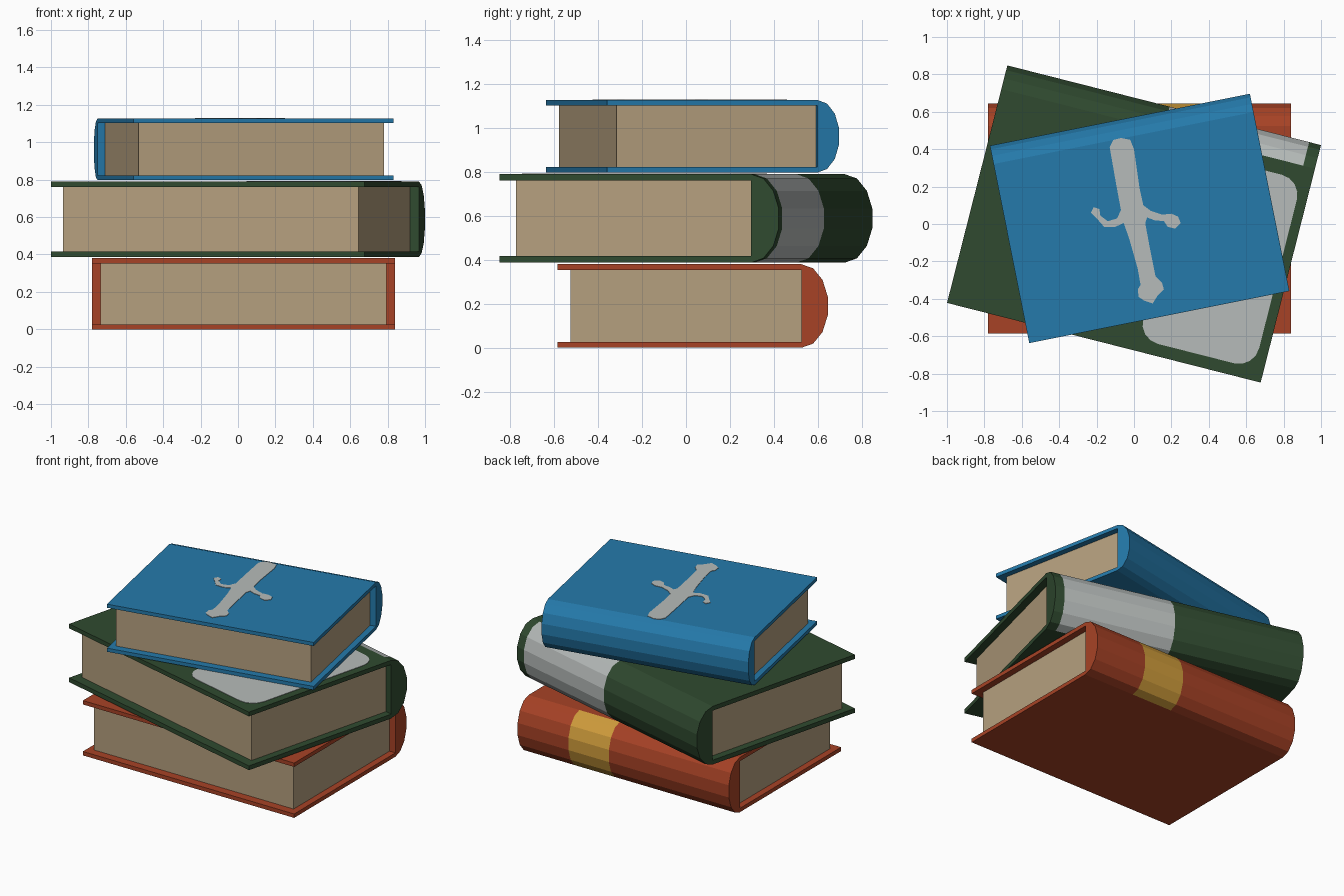
import bpy, bmesh, math
from mathutils import Matrix

if "Cube" in bpy.data.objects:
    bpy.data.objects.remove(bpy.data.objects["Cube"])


def material(name, rgb):
    m = bpy.data.materials.new(name)
    m.diffuse_color = (*rgb, 1)
    m.use_nodes = True
    m.node_tree.nodes["Principled BSDF"].inputs["Base Color"].default_value = m.diffuse_color
    return m


RED = material("red cloth", (0.39, 0.055, 0.019))
GREEN = material("green cloth", (0.029, 0.068, 0.029))
BLUE = material("blue cloth", (0.018, 0.195, 0.41))
PAPER = material("paper", (0.46, 0.35, 0.21))
SILVER = material("silver print", (0.47, 0.50, 0.49))
GOLD = material("gold band", (0.64, 0.34, 0.045))


def finish(bm, name, mats, matrix):
    bmesh.ops.recalc_face_normals(bm, faces=bm.faces)
    me = bpy.data.meshes.new(name)
    bm.to_mesh(me)
    bm.free()
    for m in mats:
        me.materials.append(m)
    ob = bpy.data.objects.new(name, me)
    ob.matrix_world = matrix
    bpy.context.collection.objects.link(ob)
    return ob


def box(name, lo, hi, mat, matrix):
    bm = bmesh.new()
    bmesh.ops.create_cube(bm, size=1)
    for v in bm.verts:
        v.co = [(a + b) / 2 + c * (b - a) for a, b, c in zip(lo, hi, v.co)]
    finish(bm, name, [mat], matrix)


def plate(name, outline, z, mat, matrix, thick=0.003):
    """Thin printed shape lying on a cover."""
    bm = bmesh.new()
    face = bm.faces.new([bm.verts.new((x, y, z)) for x, y in outline])
    up = bmesh.ops.extrude_face_region(bm, geom=[face])["geom"]
    for v in up:
        if isinstance(v, bmesh.types.BMVert):
            v.co.z += thick
    bmesh.ops.triangulate(bm, faces=[f for f in bm.faces if len(f.verts) > 4])
    finish(bm, name, [mat], matrix)


def spine(name, w, y0, y1, h, mats, band, matrix, sides=7):
    """Solid rounded back; the band is a range of x with its own colour."""
    bulge = (y1 - y0) / math.cos(math.pi / sides / 2)
    prof = [(y0 + bulge * math.cos(t), h / 2 + h / 2 * math.sin(t))
            for t in (math.pi * (i / sides - 0.5) for i in range(sides + 1))]
    xs = [-w / 2, *(band or ()), w / 2]
    bm = bmesh.new()
    rings = [[bm.verts.new((x, y, z)) for y, z in prof] for x in xs]
    n = len(prof)
    for k in range(len(xs) - 1):
        for i in range(n):
            j = (i + 1) % n
            f = bm.faces.new((rings[k][i], rings[k][j], rings[k + 1][j], rings[k + 1][i]))
            f.material_index = 1 if band and k == 1 and i < n - 1 else 0
    bm.faces.new(rings[0])
    bm.faces.new(rings[-1])
    finish(bm, name, mats, matrix)


def book(name, centre, angle, size, board, round_depth, inset, cloth, band=None, band_mat=None):
    w, d, h = size
    m = Matrix.Translation(centre) @ Matrix.Rotation(math.radians(angle), 4, 'Z')
    x, y0, y1, ys = w / 2, -d / 2, d / 2, d / 2 - round_depth
    box(name + "_lower_cover", (-x, y0, 0), (x, ys, board), cloth, m)
    box(name + "_upper_cover", (-x, y0, h - board), (x, ys, h), cloth, m)
    box(name + "_pages", (inset - x, y0 + inset * 1.3, board), (x - inset, ys, h - board), PAPER, m)
    spine(name + "_spine", w, ys, y1, h, [cloth] + ([band_mat] if band else []), band, m)
    return m


# The three stacked books
book("red_book", (0.03, 0.03, 0), 0, (1.62, 1.23, 0.38), 0.027, 0.12, 0.045,
     RED, (0.11, 0.42), GOLD)
green = book("green_book", (0, 0, 0.387), -14.25, (1.73, 1.31, 0.403), 0.03, 0.13, 0.05,
             GREEN, (0.03, 0.80), SILVER)
book("blue_book", (0.03, 0.03, 0.797), 11.3, (1.418, 1.076, 0.33), 0.025, 0.1, 0.04, BLUE)

# Rounded panel printed on the green cover
r, cx, cy, hx, hy = 0.11, 0.492, -0.07, 0.32, 0.52
panel = []
for q, (sx, sy) in enumerate(((1, 1), (-1, 1), (-1, -1), (1, -1))):
    for i in range(5):
        t = math.pi / 2 * (q + i / 4)
        panel.append((cx + sx * (hx - r) + r * math.cos(t), cy + sy * (hy - r) + r * math.sin(t)))
plate("green_book_panel", panel, 0.403, SILVER, green)

# Dagger emblem on the blue cover: blade at the back, curled guard, pommel in front
dagger = [(-.13, .41), (-.11, .45), (-.07, .46), (-.02, .45), (0, .40), (.03, .19), (.05, .10),
          (.09, .07), (.15, .05), (.20, .055), (.235, .04), (.25, .005), (.22, -.025), (.18, -.015),
          (.16, .015), (.11, .02), (.07, .035), (.06, .005), (.085, -.13), (.115, -.28),
          (.15, -.315), (.16, -.35), (.125, -.385), (.10, -.425), (.055, -.41), (.025, -.39),
          (.02, -.35), (.035, -.325), (.02, -.24), (-.025, -.08), (-.055, .005), (-.10, -.015),
          (-.16, -.015), (-.195, .025), (-.23, .06), (-.215, .09), (-.185, .08), (-.18, .045),
          (-.14, .015), (-.09, .03), (-.07, .075), (-.095, .21)]
plate("blue_book_dagger", dagger, 1.127, SILVER, Matrix.Identity(4))
